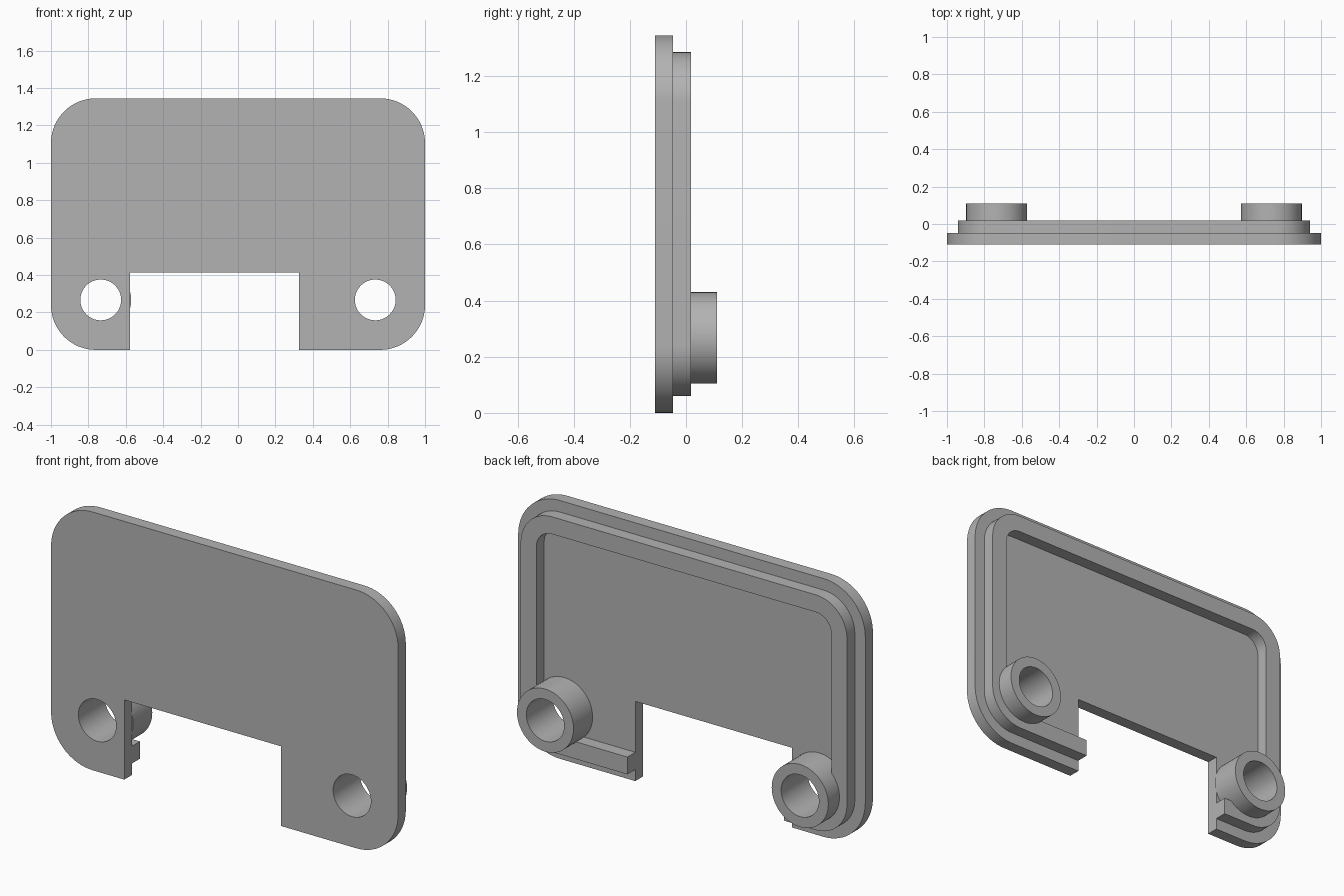
import bpy, bmesh, math

if "Cube" in bpy.data.objects:
    bpy.data.objects.remove(bpy.data.objects["Cube"])

H, R = 1.345, 0.24                  # plate height and corner radius
NL, NR, NT = -0.578, 0.325, 0.415   # notch left, right, top
FRONT, MID, RIM, TIP = -0.11, -0.047, 0.018, 0.11
BOSS_X, BOSS_Z = 0.734, 0.267

grey = bpy.data.materials.new("grey plastic")
grey.diffuse_color = (0.45, 0.45, 0.45, 1)
grey.use_nodes = True
grey.node_tree.nodes["Principled BSDF"].inputs["Base Color"].default_value = grey.diffuse_color


def rounded_path(inset, steps=16):
    """Rounded rectangle from the notch's right side around to its left side."""
    r, pts = R - inset, [(NR, inset)]
    corners = [(1 - R, R, -90), (1 - R, H - R, 0), (R - 1, H - R, 90), (R - 1, R, 180)]
    for cx, cz, start in corners:
        for i in range(steps + 1):
            a = math.radians(start + 90 * i / steps)
            pts.append((cx + r * math.cos(a), cz + r * math.sin(a)))
    return pts + [(NL, inset)]


def circle(cx, cz, r, n=64):
    return [(cx + r * math.cos(2 * math.pi * i / n),
             cz + r * math.sin(2 * math.pi * i / n)) for i in range(n)]


def prism(name, outline, y0, y1):
    """Extrude an x-z outline along y."""
    bm = bmesh.new()
    face = bm.faces.new([bm.verts.new((x, y0, z)) for x, z in outline])
    ext = bmesh.ops.extrude_face_region(bm, geom=[face])
    verts = [v for v in ext["geom"] if isinstance(v, bmesh.types.BMVert)]
    bmesh.ops.translate(bm, verts=verts, vec=(0, y1 - y0, 0))
    bmesh.ops.recalc_face_normals(bm, faces=bm.faces)
    mesh = bpy.data.meshes.new(name)
    bm.to_mesh(mesh)
    bm.free()
    mesh.materials.append(grey)
    obj = bpy.data.objects.new(name, mesh)
    bpy.context.collection.objects.link(obj)
    return obj


def combine(target, tool, operation):
    """Apply a boolean and remove the tool."""
    bpy.context.view_layer.objects.active = target
    mod = target.modifiers.new(operation, "BOOLEAN")
    mod.operation, mod.object, mod.solver = operation, tool, "EXACT"
    bpy.ops.object.modifier_apply(modifier=mod.name)
    bpy.data.objects.remove(tool)


# Front plate with the cable notch
plate = prism("cover_plate", rounded_path(0) + [(NL, NT), (NR, NT)], FRONT, MID)

# Raised rim behind it, open at the notch
rim = prism("rim", rounded_path(0.06) + rounded_path(0.15)[::-1], MID, RIM)
combine(plate, rim, "UNION")

# Screw bosses, then their through holes
for side in (-1, 1):
    boss = prism("boss", circle(side * BOSS_X, BOSS_Z, 0.163), MID, TIP)
    combine(plate, boss, "UNION")
for side in (-1, 1):
    hole = prism("hole", circle(side * BOSS_X, BOSS_Z, 0.109), FRONT - 0.1, TIP + 0.1)
    combine(plate, hole, "DIFFERENCE")

# Smooth corners and bores, sharp edges elsewhere
bpy.ops.object.select_all(action="DESELECT")
plate.select_set(True)
bpy.context.view_layer.objects.active = plate
bpy.ops.object.shade_smooth_by_angle(angle=math.radians(30))
